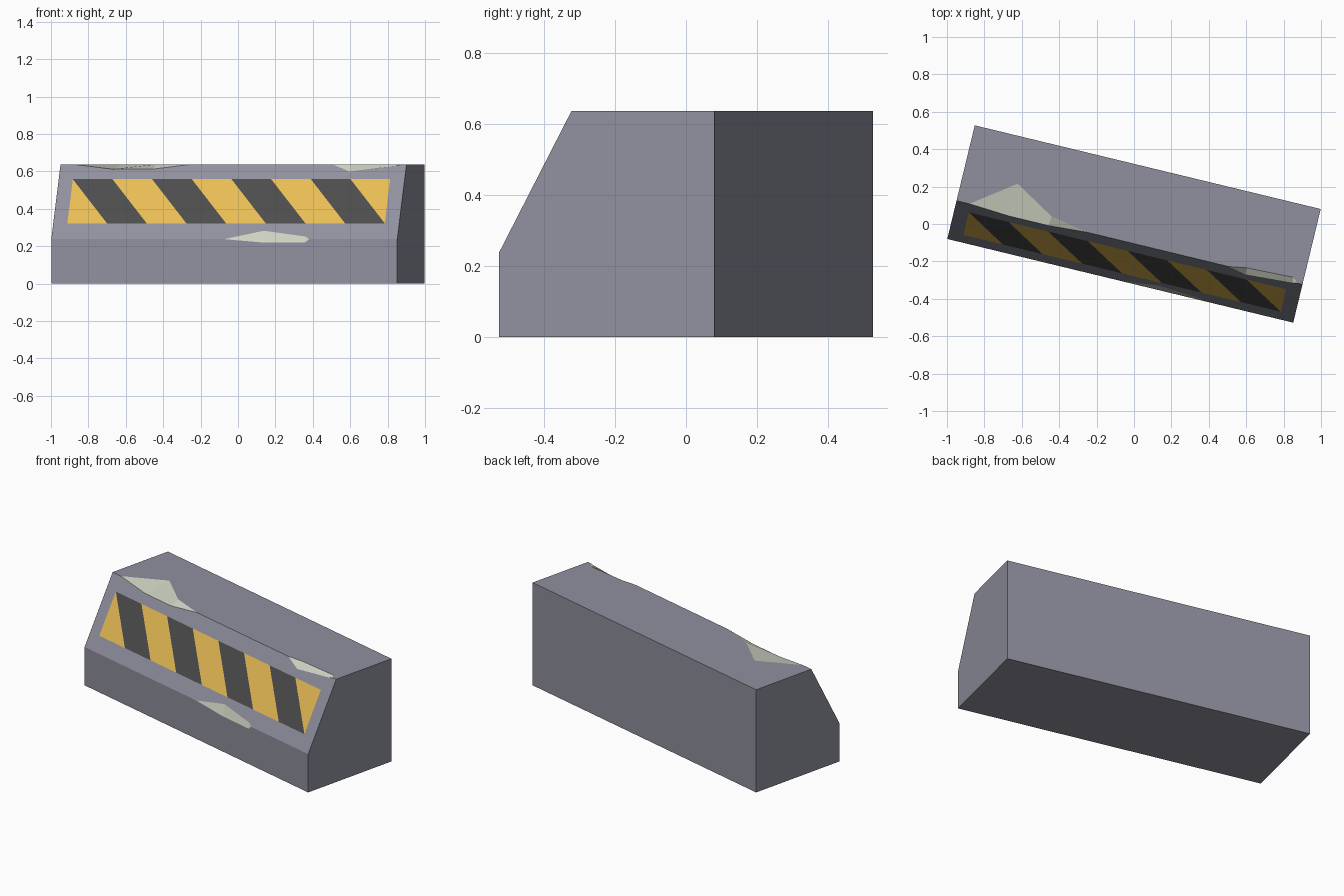
import bpy, bmesh, math

if "Cube" in bpy.data.objects:
    bpy.data.objects.remove(bpy.data.objects["Cube"])

TURN = math.radians(-13.6)
L, D = 0.9515, 0.3125           # half length, half depth
Z1, Z2, YT = 0.238, 0.638, -0.102  # sill height, top height, top front edge
W = 0.873                       # half width of the striped panel


def slope(u, z, lift=0.0):
    """Point on the sloping face at length u and height z."""
    t = (z - Z1) / (Z2 - Z1)
    return (u, -D + t * (YT + D) - lift * 0.88, z + lift * 0.47)


def top(u, y):
    return (u, y, Z2)


def front(u, z):
    return (u, -D, z)


def make(name, groups):
    """One mesh from (polygons, material) groups, welded together."""
    bm = bmesh.new()
    for i, (polys, mat) in enumerate(groups):
        for p in polys:
            bm.faces.new([bm.verts.new(v) for v in p]).material_index = i
    bmesh.ops.remove_doubles(bm, verts=bm.verts, dist=1e-5)
    me = bpy.data.meshes.new(name)
    bm.to_mesh(me)
    bm.free()
    for _, mat in groups:
        me.materials.append(mat)
    ob = bpy.data.objects.new(name, me)
    bpy.context.collection.objects.link(ob)
    ob.rotation_euler.z = TURN


def colour(name, r, g, b):
    m = bpy.data.materials.new(name)
    m.diffuse_color = (r, g, b, 1)
    m.use_nodes = True
    m.node_tree.nodes["Principled BSDF"].inputs["Base Color"].default_value = m.diffuse_color
    return m


# Chips: start, two upper points, two lower points, end (left to right)
top_chips = [
    (top(-0.881, YT), top(-0.655, 0.063), top(-0.438, -0.064),
     slope(-0.66, 0.612), slope(-0.442, 0.612), top(-0.233, YT)),
    (top(0.545, YT), top(0.642, -0.086), top(0.893, -0.077),
     slope(0.642, 0.60), slope(0.90, 0.631), top(0.926, YT)),
]
sill_chips = [
    (front(0.0, Z1), slope(0.212, 0.283), slope(0.445, 0.252),
     front(0.222, 0.219), front(0.442, 0.219), front(0.468, Z1)),
]


def chain(chips, upper):
    """Edge outline following the upper or lower side of each chip."""
    pts = []
    for s, a1, a2, b1, b2, e in chips:
        pts += [s, a1, a2, e] if upper else [s, b1, b2, e]
    return pts


# Concrete block with its edges notched by the chips
fl, fr = front(-L, Z1), front(L, Z1)
tl, tr = top(-L, YT), top(L, YT)
bl, br = (-L, -D, 0), (L, -D, 0)
kl, kr = (-L, D, 0), (L, D, 0)
ktl, ktr = top(-L, D), top(L, D)
block = [
    [tl] + chain(top_chips, True) + [tr, ktr, ktl],
    [fl] + chain(sill_chips, True) + [fr, tr] + chain(top_chips, False)[::-1] + [tl],
    [bl, br, fr] + chain(sill_chips, False)[::-1] + [fl],
    [kr, kl, ktl, ktr],
    [kl, kr, br, bl],
    [br, kr, ktr, tr, fr],
    [kl, bl, fl, tl, ktl],
]

# Pale broken surfaces inside the notches
broken = []
for s, a1, a2, b1, b2, e in top_chips + sill_chips:
    broken += [[s, b1, a1], [b1, b2, a2, a1], [b2, e, a2]]
make("concrete_block", [(block, colour("blue_grey_concrete", 0.275, 0.28, 0.342)),
                        (broken, colour("pale_break", 0.62, 0.65, 0.54))])

# Slanted warning stripes, clipped to the panel ends
w = 2 * W / 8
bands = {0: [], 1: []}
for k in range(-1, 8):
    a = -W + k * w
    clip = [max(-W, min(W, a + i * w)) for i in range(3)]
    corners = [slope(clip[1], 0.321, 0.003), slope(clip[2], 0.321, 0.003),
               slope(clip[1], 0.557, 0.003), slope(clip[0], 0.557, 0.003)]
    poly = []
    for c in corners:
        if c not in poly:
            poly.append(c)
    bands[k % 2].append(poly)
make("warning_stripes", [(bands[0], colour("dark_paint", 0.073, 0.073, 0.073)),
                         (bands[1], colour("yellow_paint", 0.79, 0.50, 0.09))])
